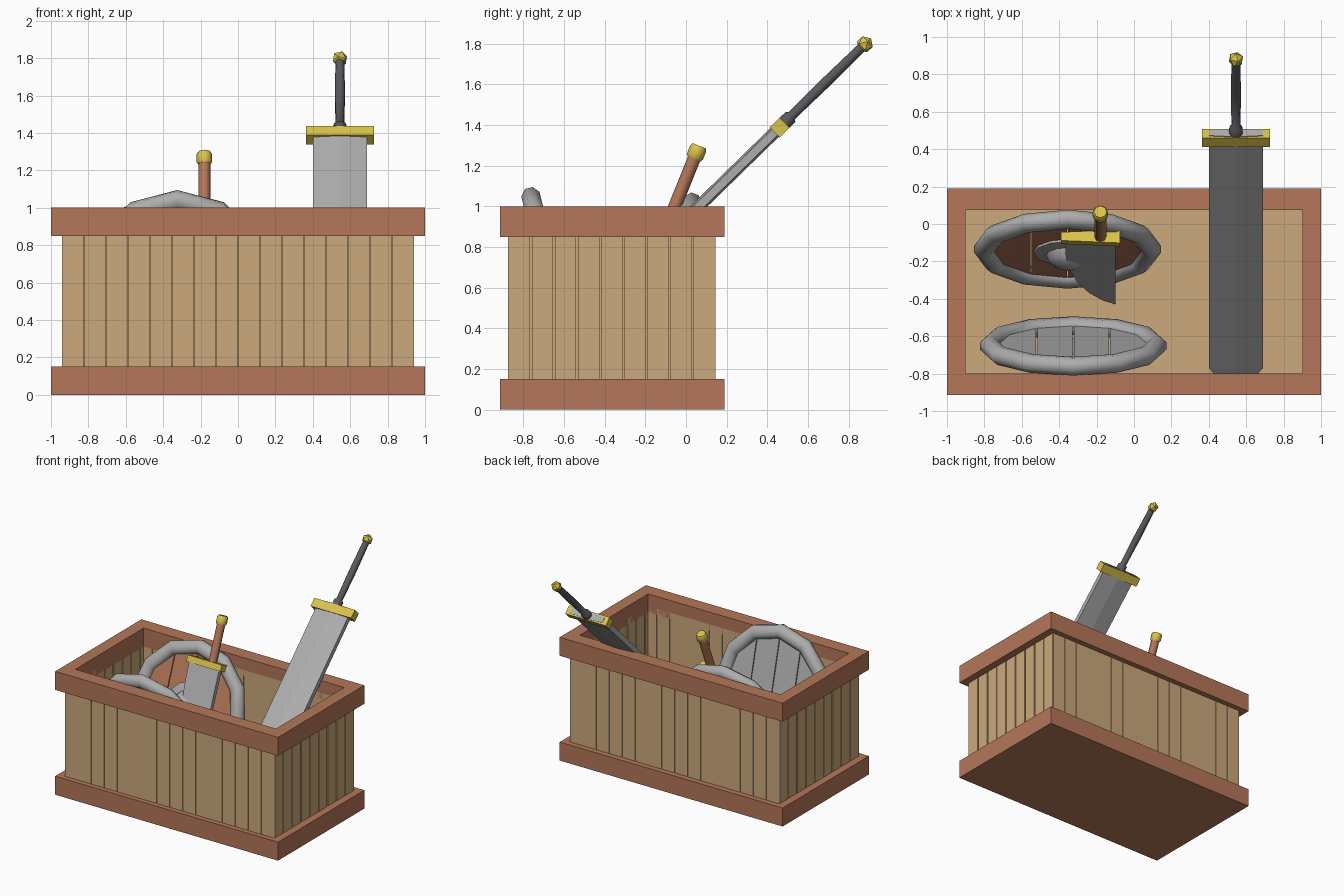
import bpy, bmesh, math
from mathutils import Matrix, Vector

if "Cube" in bpy.data.objects:
    bpy.data.objects.remove(bpy.data.objects["Cube"])


def material(name, r, g, b):
    m = bpy.data.materials.new(name)
    m.diffuse_color = (r, g, b, 1)
    m.use_nodes = True
    m.node_tree.nodes["Principled BSDF"].inputs["Base Color"].default_value = m.diffuse_color
    return m


TAN = material("light wood", 0.60, 0.40, 0.20)
BROWN = material("red brown wood", 0.46, 0.185, 0.10)
STEEL = material("steel grey", 0.42, 0.42, 0.42)
DARK = material("dark grip grey", 0.10, 0.10, 0.11)
GOLD = material("yellow brass", 0.70, 0.55, 0.07)
ID = Matrix.Identity(4)


def finish(bm, name, mats, frame=ID, smooth=False, rule=None):
    bmesh.ops.recalc_face_normals(bm, faces=bm.faces[:])
    if rule:
        for f in bm.faces:
            f.material_index = rule(f)
    me = bpy.data.meshes.new(name)
    bm.to_mesh(me)
    bm.free()
    ob = bpy.data.objects.new(name, me)
    for m in mats:
        me.materials.append(m)
    bpy.context.collection.objects.link(ob)
    ob.matrix_world = frame
    if smooth:
        bpy.ops.object.select_all(action='DESELECT')
        ob.select_set(True)
        bpy.context.view_layer.objects.active = ob
        bpy.ops.object.shade_smooth_by_angle(angle=math.radians(50))
    return ob


def add_box(bm, lo, hi):
    lo, hi = Vector(lo), Vector(hi)
    mat = Matrix.Translation((lo + hi) / 2) @ Matrix.Diagonal((*(hi - lo), 1))
    bmesh.ops.create_cube(bm, size=1, matrix=mat)


def add_prism(bm, pts, offset):
    """Polygon of 3D points pushed along an offset."""
    f = bm.faces.new([bm.verts.new(p) for p in pts])
    out = bmesh.ops.extrude_face_region(bm, geom=[f], use_keep_orig=True)
    bmesh.ops.translate(bm, vec=offset,
                        verts=[v for v in out['geom'] if isinstance(v, bmesh.types.BMVert)])


def lathe(name, profile, sides, mat, frame, smooth=True):
    """Revolve (radius, z) points around local z."""
    bm = bmesh.new()
    rings = [[bm.verts.new((r * math.cos(2 * math.pi * i / sides),
                            r * math.sin(2 * math.pi * i / sides), z))
              for i in range(sides)] for r, z in profile]
    for a, b in zip(rings, rings[1:]):
        for i in range(sides):
            j = (i + 1) % sides
            bm.faces.new((a[i], a[j], b[j], b[i]))
    bm.faces.new(rings[0])
    bm.faces.new(rings[-1])
    return finish(bm, name, [mat], frame, smooth)


def box(name, lo, hi, mat, frame=ID):
    bm = bmesh.new()
    add_box(bm, lo, hi)
    return finish(bm, name, [mat], frame)


def tilted(loc, degrees):
    return Matrix.Translation(loc) @ Matrix.Rotation(math.radians(degrees), 4, 'X')


# ---- crate: two frames, planks and floor ----
Y0, Y1, IY0, IY1 = -0.915, 0.19, -0.80, 0.075


def crate_frame(name, z0, z1):
    bm = bmesh.new()
    outer = [(-1, Y0), (1, Y0), (1, Y1), (-1, Y1)]
    inner = [(-.9, IY0), (.9, IY0), (.9, IY1), (-.9, IY1)]
    v = [[bm.verts.new((x, y, z)) for x, y in loop]
         for loop, z in ((outer, z0), (outer, z1), (inner, z1), (inner, z0))]
    for a in range(4):
        for i in range(4):
            j, b = (i + 1) % 4, (a + 1) % 4
            bm.faces.new((v[a][i], v[a][j], v[b][j], v[b][i]))
    finish(bm, name, [BROWN])


crate_frame("top_frame", 0.85, 1.0)
crate_frame("bottom_frame", 0.0, 0.15)
box("base_board", (-0.91, IY0 - .01, 0), (0.91, IY1 + .01, 0.08), BROWN)
box("crate_floor", (-0.9, IY0, 0.08), (0.9, IY1, 0.10), TAN)

PY0, PY1, Z0, Z1 = -0.875, 0.145, 0.1, 0.9
for side, s in (("left", -1), ("right", 1)):
    bm = bmesh.new()
    n, gap = 9, 0.010
    w = (PY1 - PY0) / n
    for i in range(n):
        a, b = sorted((s * 0.90, s * 0.94))
        add_box(bm, (a, PY0 + i * w + gap / 2, Z0), (b, PY0 + (i + 1) * w - gap / 2, Z1))
    a, b = sorted((s * 0.915, s * 0.925))
    add_box(bm, (a, PY0 + .01, Z0), (b, PY1 - .01, Z1))
    finish(bm, side + "_planks", [TAN])
for side, a, b in (("front", PY0, IY0), ("back", IY1, PY1)):
    bm = bmesh.new()
    n, gap = 16, 0.003
    w = 1.88 / n
    for i in range(n):
        add_box(bm, (-.94 + i * w + gap / 2, a, Z0), (-.94 + (i + 1) * w - gap / 2, b, Z1))
    add_box(bm, (-.92, a + .02, Z0), (.92, b - .02, Z1))
    finish(bm, side + "_planks", [TAN])


# ---- round shields: wood front, grey back, rim and boss ----
def shield(name, loc, degrees):
    frame = tilted(loc, degrees)
    bm = bmesh.new()
    sides, minor = 12, 8
    rings = []
    for i in range(sides):
        t = 2 * math.pi * i / sides
        ring = []
        for k in range(minor):
            p = 2 * math.pi * (k + .5) / minor
            r = 0.447 + 0.057 * math.cos(p)
            ring.append(bm.verts.new((r * math.cos(t), r * math.sin(t), 0.05 * math.sin(p))))
        rings.append(ring)
    for i in range(sides):
        a, b = rings[i], rings[(i + 1) % sides]
        for k in range(minor):
            m = (k + 1) % minor
            bm.faces.new((a[k], b[k], b[m], a[m]))
    finish(bm, name + "_rim", [STEEL], frame, True)

    bm = bmesh.new()
    R, gap = 0.43, 0.003
    cuts = (-0.425, -0.195, 0, 0.195, 0.425)
    for x0, x1 in zip(cuts, cuts[1:]):
        xs = [x0 + gap + (x1 - x0 - 2 * gap) * i / 4 for i in range(5)]
        up = [(x, math.sqrt(R * R - x * x), -0.012) for x in xs]
        low = [(x, -y, z) for x, y, z in reversed(up)]
        add_prism(bm, up + low, (0, 0, 0.024))
    finish(bm, name + "_boards", [BROWN, STEEL], frame,
           rule=lambda f: 1 if f.normal.z < -0.5 else 0)
    lathe(name + "_boss", [(.18, .0), (.18, .025), (.115, .035), (.10, .07),
                           (.06, .10), (.015, .112)], 12, STEEL, frame)


shield("back_shield", (-0.355, -0.135, 0.595), 69)
shield("front_shield", (-0.325, -0.652, 0.605), 104)

# ---- large sword leaning over the back edge ----
F = tilted((0.545, 0.46, 1.387), -45.7)
bm = bmesh.new()
levels = ((0.038, .145), (-1.70, .145), (-1.76, .105))
loops = [[bm.verts.new((x * w, y, z)) for x, y in
          ((-1, -.02), (0, -.03), (1, -.02), (1, .02), (0, .03), (-1, .02))]
         for z, w in levels]
for a, b in zip(loops, loops[1:]):
    for i in range(6):
        j = (i + 1) % 6
        bm.faces.new((a[i], a[j], b[j], b[i]))
bm.faces.new(loops[0])
bm.faces.new(loops[-1])
finish(bm, "sword_blade", [STEEL], F)
box("sword_guard", (-.182, -.035, -.034), (.182, .035, .034), GOLD, F)
lathe("sword_grip", [(.036, .03), (.036, .075), (.024, .085), (.027, .32), (.024, .56)], 10, DARK, F)
bm = bmesh.new()
bmesh.ops.create_icosphere(bm, subdivisions=1, radius=0.042,
                           matrix=Matrix.Translation((0, 0, .587)))
finish(bm, "sword_pommel", [GOLD], F)

# ---- short curved blade standing in the crate ----
F = tilted((-0.18, -0.075, 0.95), -22)
bm = bmesh.new()
curve = [(.08, .0), (-.19, .0), (-.185, -.2), (-.165, -.4), (-.125, -.58),
         (-.06, -.74), (.015, -.85), (.08, -.90)]
add_prism(bm, [(x, -.018, z) for x, z in curve], (0, .036, 0))
finish(bm, "short_blade", [STEEL], F)
bm = bmesh.new()
add_prism(bm, [(-.21, -.024, -.025), (.105, -.038, -.025),
               (.105, .038, -.025), (-.21, .024, -.025)], (0, 0, .05))
finish(bm, "short_blade_guard", [GOLD], F)
lathe("short_blade_grip", [(.032, .02), (.032, .32)], 8, BROWN, F)
lathe("short_blade_pommel", [(.034, .305), (.042, .318), (.042, .362), (.034, .375)], 8, GOLD, F)
